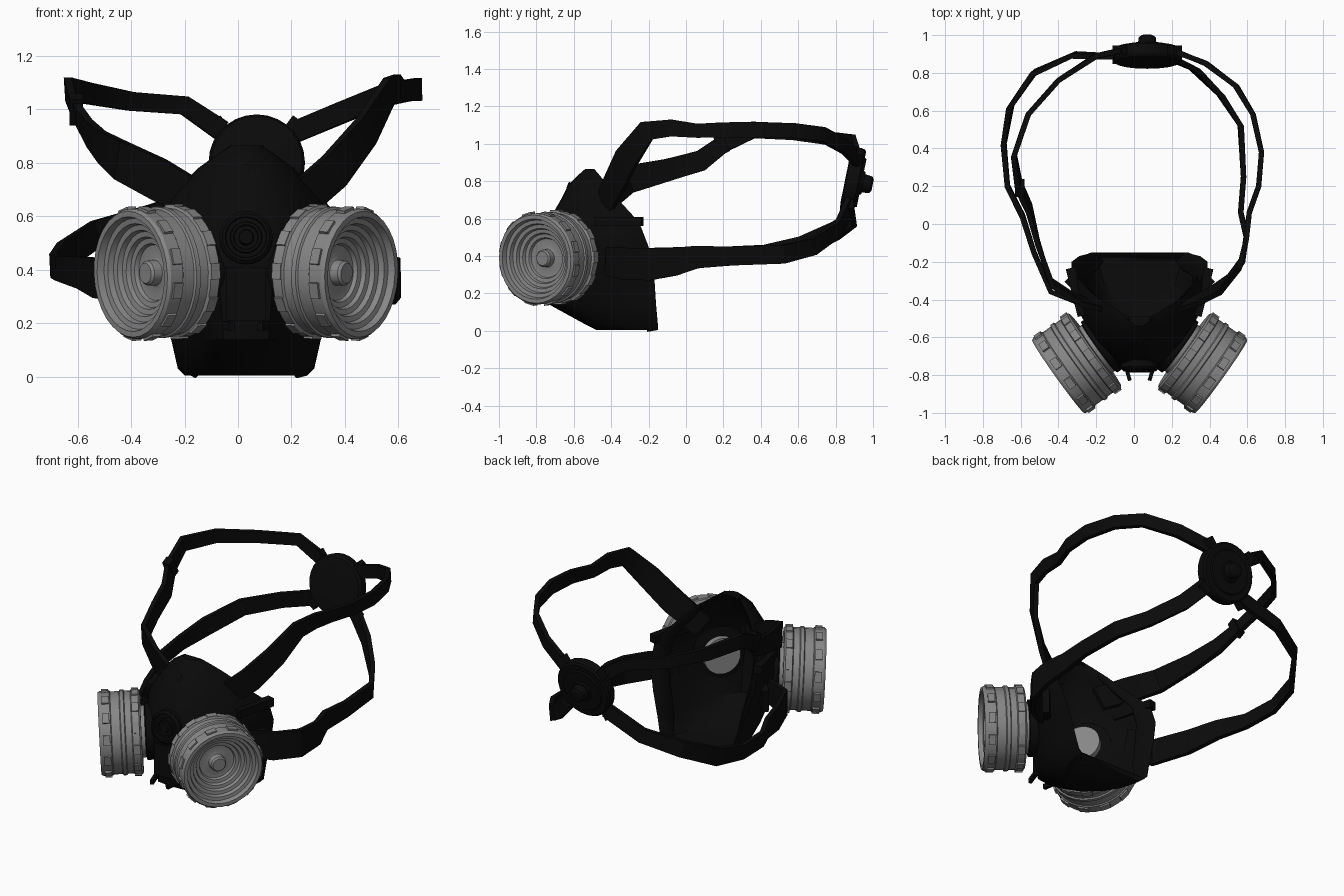
import bpy, bmesh, math
from mathutils import Vector, Matrix

if "Cube" in bpy.data.objects:
    bpy.data.objects.remove(bpy.data.objects["Cube"])

CX = 0.03  # mask centre line


def material(name, v):
    m = bpy.data.materials.new(name)
    m.diffuse_color = (v, v, v, 1)
    m.use_nodes = True
    m.node_tree.nodes["Principled BSDF"].inputs["Base Color"].default_value = m.diffuse_color
    return m


RUBBER = material("black_rubber", 0.003)
GREY = material("grey_plastic", 0.24)


def finish(name, bm, mat, angle=30):
    bmesh.ops.recalc_face_normals(bm, faces=bm.faces)
    me = bpy.data.meshes.new(name)
    bm.to_mesh(me)
    bm.free()
    ob = bpy.data.objects.new(name, me)
    bpy.context.collection.objects.link(ob)
    me.materials.append(mat)
    bpy.ops.object.select_all(action='DESELECT')
    ob.select_set(True)
    bpy.context.view_layer.objects.active = ob
    bpy.ops.object.shade_smooth_by_angle(angle=math.radians(angle))
    return ob


def frame(origin, axis):
    return Matrix.Translation(origin) @ Vector(axis).to_track_quat('Z', 'Y').to_matrix().to_4x4()


def loft(bm, rings, closed=True):
    rows = [[bm.verts.new(p) for p in r] for r in rings]
    n = len(rows[0])
    for a, b in zip(rows, rows[1:]):
        for i in range(n if closed else n - 1):
            j = (i + 1) % n
            bm.faces.new((a[i], a[j], b[j], b[i]))
    return rows


def lathe(bm, profile, mat4, n=32):
    rings = [[mat4 @ Vector((r * math.cos(2 * math.pi * i / n), r * math.sin(2 * math.pi * i / n), d))
              for i in range(n)] for r, d in profile]
    rows = loft(bm, rings)
    bm.faces.new(rows[0])
    bm.faces.new(rows[-1])


def box(bm, mat4, size):
    bmesh.ops.create_cube(bm, size=1, matrix=mat4 @ Matrix.Diagonal((*size, 1)))


def block(name, loc, size, axis=(0, 0, 1), mat=RUBBER):
    bm = bmesh.new()
    box(bm, frame(loc, axis), size)
    return finish(name, bm, mat)


# Face piece: U-shaped sections (z, half width, rear y, front y), open to the back
LEVELS = [(0.005, .23, -.15, -.48), (.03, .255, -.15, -.53), (.14, .28, -.16, -.73), (.30, .32, -.17, -.76),
          (.45, .36, -.20, -.77), (.58, .36, -.25, -.74), (.70, .26, -.36, -.67),
          (.78, .18, -.42, -.63), (.83, .11, -.46, -.58), (.865, .06, -.49, -.54)]
bm = bmesh.new()
rings = []
for z, w, yr, yf in LEVELS:
    D = yr - yf
    half = [(.30, .02), (.62, .25), (.85, .5), (.97, .8), (1, 1), (.78, .86)]
    right = [(CX + w * a, yf + D * b, z) for a, b in half]
    left = [(CX - w * a, yf + D * b, z) for a, b in reversed(half)]
    rings.append(left + [(CX, yf, z)] + right)
rows = loft(bm, rings, closed=False)
bm.faces.new(rows[0][1:-1])   # chin floor
bm.faces.new(rows[-1][1:-1])  # nose cap
mask = finish("face_piece", bm, RUBBER, 35)
sol = mask.modifiers.new("thickness", 'SOLIDIFY')
sol.thickness = 0.018

# Filter cartridges with stepped dish, lugs and neck
FILTER = [(.11, -.13), (.11, -.02), (.15, -.02), (.15, 0), (.235, 0), (.247, .01), (.247, .05), (.238, .055),
          (.238, .09), (.246, .095), (.246, .115), (.238, .12), (.238, .17), (.244, .175), (.244, .23),
          (.236, .242), (.215, .242), (.208, .215), (.188, .212), (.182, .19), (.162, .187),
          (.156, .168), (.136, .165), (.13, .148), (.11, .145), (.104, .13), (.06, .125),
          (.048, .13), (.046, .165), (.038, .175)]
for side, s in (("right", 1), ("left", -1)):
    m = frame((CX + s * .235, -.667, .396), (s * .81, -.58, -.05))
    bm = bmesh.new()
    lathe(bm, FILTER, m)
    finish(side + "_filter", bm, GREY)
    bm = bmesh.new()
    for d, off in ((.03, 0), (.2, .5)):
        for k in range(12):
            rot = Matrix.Rotation(2 * math.pi * (k + off) / 12, 4, 'Z')
            box(bm, m @ rot @ Matrix.Translation((.242, 0, d)), (.02, .06, .04))
    finish(side + "_filter_lugs", bm, GREY)
    # rubber socket ring round the neck
    bm = bmesh.new()
    lathe(bm, [(.115, -.09), (.165, -.08), (.165, -.025), (.12, -.015)], m, 24)
    finish(side + "_filter_socket", bm, RUBBER)
    # strap hook bar, lower strap lug and chin prong
    block(side + "_hook_bar", (CX + s * .335, -.36, .585), (.05, .05, .26), (s * .25, 1, 0))
    block(side + "_strap_lug", (CX + s * .335, -.34, .37), (.04, .12, .14), (s * .1, .1, 1))
    block(side + "_chin_prong", (CX + s * .065, -.785, .19), (.02, .03, .09), (-s * .3, -1, -.1))

# Exhale valve on the front
bm = bmesh.new()
lathe(bm, [(.10, -.03), (.10, .01), (.088, .022), (.078, .022), (.075, .01), (.06, .01), (.057, .022),
           (.047, .022), (.044, .01), (.03, .01), (.025, .025)], frame((CX, -.755, .52), (0, -1, .12)), 24)
finish("exhale_valve", bm, RUBBER)

# Raised panel under the valve and stud on the nose
block("front_panel", (CX, -.757, .31), (.15, .03, .20))
bm = bmesh.new()
lathe(bm, [(.02, -.02), (.02, .006), (.012, .01)], frame((CX, -.625, .775), (0, -1, .4)), 12)
finish("nose_stud", bm, RUBBER)

# Rear buckle disc with boss and strap tabs
bm = bmesh.new()
bf = frame((.07, .895, .80), (0, .98, -.2))
lathe(bm, [(.12, -.045), (.17, -.04), (.18, -.025), (.18, .025), (.17, .035), (.135, .035), (.13, .045),
           (.065, .045), (.06, .055), (.05, .055), (.045, .095), (.03, .105)], bf, 28)
finish("rear_buckle", bm, RUBBER)
for i, (x, z) in enumerate(((-.06, .92), (.20, .92), (-.06, .68), (.20, .68))):
    block("buckle_tab_%d" % (i + 1), (x, .895 + (z - .8) * .2, z), (.05, .06, .10),
          (-.6 if (x < .07) == (z > .8) else .6, 0, .8))


# Straps: flat bands through points (x, y, z, width)
def strap(name, pts, t=.028):
    P = [Vector(p[:3]) for p in pts]
    rings = []
    for i, p in enumerate(P):
        tan = (P[min(i + 1, len(P) - 1)] - P[max(i - 1, 0)]).normalized()
        nor = Vector((p.x - CX, p.y * .8, 0))
        nor = (nor - tan * nor.dot(tan)).normalized()
        wid = tan.cross(nor) * pts[i][3] / 2
        nor = nor * t / 2
        rings.append([p + wid + nor, p - wid + nor, p - wid - nor, p + wid - nor])
    bm = bmesh.new()
    rows = loft(bm, rings)
    bm.faces.new(rows[0])
    bm.faces.new(rows[-1])
    finish(name, bm, RUBBER, 25)


strap("right_upper_strap", [(.20, -.46, .63, .14), (.36, -.39, .77, .15), (.48, -.32, .92, .14),
                            (.565, -.21, 1.07, .11), (.595, -.08, 1.085, .09), (.61, .06, 1.07, .075),
                            (.66, .2, 1.075, .08), (.675, .38, 1.075, .085), (.63, .58, 1.07, .08),
                            (.54, .73, 1.05, .08), (.38, .85, .985, .08), (.20, .92, .91, .08)])
strap("left_upper_strap", [(-.12, -.46, .64, .14), (-.30, -.40, .74, .16), (-.44, -.31, .81, .15),
                           (-.51, -.10, .86, .12), (-.555, .08, .91, .11), (-.61, .2, 1.0, .09),
                           (-.635, .36, 1.075, .09), (-.56, .58, 1.06, .08), (-.40, .76, 1.03, .07),
                           (-.20, .89, 1.015, .07), (-.06, .92, .92, .08)])
strap("right_lower_strap", [(.34, -.42, .37, .15), (.48, -.33, .36, .17), (.575, -.2, .355, .17),
                            (.595, -.06, .37, .15), (.565, .06, .395, .12), (.58, .25, .40, .10),
                            (.565, .52, .41, .10), (.46, .68, .45, .09), (.32, .82, .55, .09),
                            (.20, .875, .68, .09)])
strap("left_lower_strap", [(-.28, -.42, .37, .15), (-.44, -.36, .36, .16), (-.53, -.15, .37, .15),
                           (-.59, .04, .39, .12), (-.67, .2, .405, .09), (-.69, .42, .415, .09),
                           (-.655, .62, .45, .11), (-.53, .80, .535, .10), (-.32, .895, .60, .09),
                           (-.06, .885, .69, .09)])

# Strap adjuster slide
block("left_upper_slide", (-.605, .19, 1.0), (.05, .05, .11), (0, -.5, 1))
